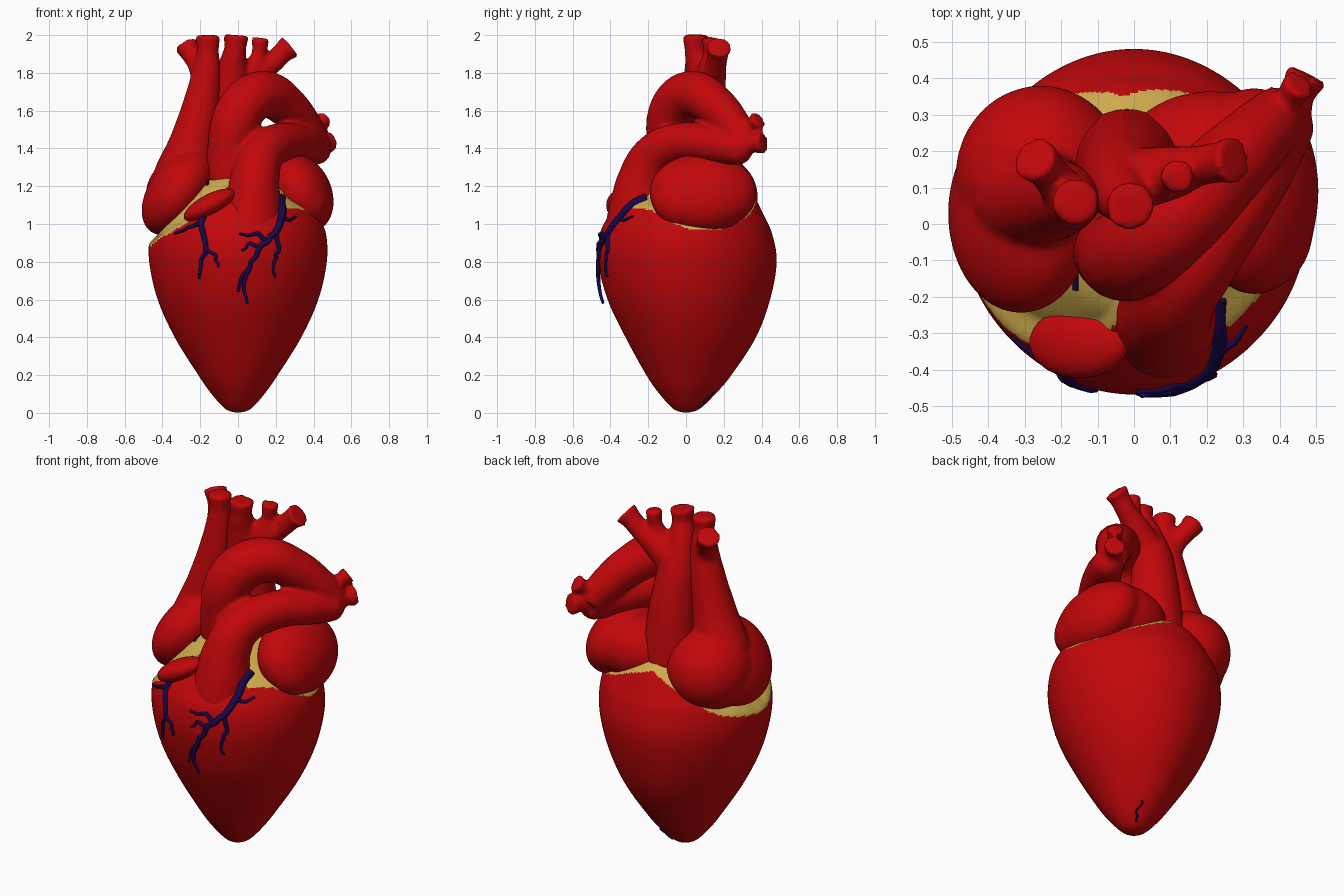
import bpy, bmesh, math, random
from mathutils import Matrix, Vector
from mathutils.bvhtree import BVHTree

random.seed(3)


def material(name, rgb):
    m = bpy.data.materials.new(name)
    m.diffuse_color = (*rgb, 1)
    return m


RED = material("muscle red", (0.54, 0.002, 0.003))
FAT = material("fat yellow", (0.62, 0.41, 0.075))
NAVY = material("vein navy", (0.009, 0.002, 0.065))


def add_object(name, bm, mats):
    me = bpy.data.meshes.new(name)
    bmesh.ops.recalc_face_normals(bm, faces=bm.faces)
    for f in bm.faces:
        f.smooth = True
    bm.to_mesh(me)
    bm.free()
    for m in mats:
        me.materials.append(m)
    ob = bpy.data.objects.new(name, me)
    bpy.context.collection.objects.link(ob)
    return ob


def add_tube(bm, pts, sides=6, res=8):
    """Capped round tube through (x, y, z, radius) points."""
    cu = bpy.data.curves.new("path", 'CURVE')
    cu.dimensions = '3D'
    cu.bevel_depth = 1
    cu.bevel_resolution = sides
    cu.resolution_u = res
    cu.use_fill_caps = True
    sp = cu.splines.new('BEZIER')
    sp.bezier_points.add(len(pts) - 1)
    for b, p in zip(sp.bezier_points, pts):
        b.co = p[:3]
        b.radius = p[3]
        b.handle_left_type = b.handle_right_type = 'AUTO'
    ob = bpy.data.objects.new("path", cu)
    bpy.context.collection.objects.link(ob)
    dg = bpy.context.evaluated_depsgraph_get()
    me = bpy.data.meshes.new_from_object(ob.evaluated_get(dg))
    bm.from_mesh(me)
    bpy.data.objects.remove(ob)
    bpy.data.curves.remove(cu)
    bpy.data.meshes.remove(me)


def organ(name, tubes=(), blobs=(), soften=5):
    """Fuse tubes and ellipsoids (centre, radii, tilt about y) into one soft skin."""
    bm = bmesh.new()
    for t in tubes:
        add_tube(bm, t)
    for c, r, tilt in blobs:
        mat = (Matrix.Translation(c) @ Matrix.Rotation(math.radians(tilt), 4, 'Y')
               @ Matrix.Diagonal((*r, 1)))
        bmesh.ops.create_uvsphere(bm, u_segments=48, v_segments=32, radius=1, matrix=mat)
    bmesh.ops.remove_doubles(bm, verts=bm.verts, dist=0.0005)
    ob = add_object(name, bm, [RED])
    rm = ob.modifiers.new("fuse", 'REMESH')
    rm.mode = 'VOXEL'
    rm.voxel_size = 0.013
    rm.use_smooth_shade = True
    sm = ob.modifiers.new("soften", 'SMOOTH')
    sm.factor = 0.5
    sm.iterations = soften
    return ob


# Ventricles: rings of (height, half width, front depth, back depth)
RINGS = [(0, 0, 0, 0), (0.02, 0.065, 0.065, 0.07), (0.1, 0.14, 0.14, 0.155),
         (0.2, 0.21, 0.21, 0.24), (0.4, 0.335, 0.32, 0.37), (0.6, 0.425, 0.415, 0.445),
         (0.8, 0.47, 0.465, 0.48), (0.95, 0.465, 0.455, 0.455), (1.05, 0.42, 0.405, 0.41),
         (1.14, 0.35, 0.335, 0.36), (1.22, 0.24, 0.26, 0.26), (1.26, 0.13, 0.15, 0.15),
         (1.27, 0, 0, 0)]
# Upper limit of the red muscle by compass angle; fat lies above it
LIMIT = [(-180, 0.88), (-168, 0.88), (-140, 0.96), (-122, 1.04), (-110, 1.11), (-102, 1.18),
         (-97, 1.3), (-62, 1.3), (-57, 1.09), (-28, 1.075), (-14, 1.03), (0, 0.975), (20, 0.965),
         (50, 1.035), (75, 1.11), (95, 1.15), (110, 1.1), (150, 0.93), (180, 0.88)]


def limit(deg):
    for (a, za), (b, zb) in zip(LIMIT, LIMIT[1:]):
        if a <= deg <= b:
            return za + (zb - za) * (deg - a) / (b - a)
    return LIMIT[0][1]


def spline(p, i, t):
    a, b, c, d = (p[max(0, min(len(p) - 1, i + k))] for k in (-1, 0, 1, 2))
    return [0.5 * (2 * q + (r - o) * t + (2 * o - 5 * q + 4 * r - s) * t * t
                   + (3 * q - o - 3 * r + s) * t ** 3) for o, q, r, s in zip(a, b, c, d)]


SEG, SUB = 200, 12
bm = bmesh.new()
rows = []
for i in range(len(RINGS) - 1):
    for k in range(SUB):
        if i + k == 0:
            continue
        z, rx, rf, rb = spline(RINGS, i, k / SUB)
        row = []
        for s in range(SEG):
            a = 2 * math.pi * s / SEG
            x, y = rx * math.cos(a), math.sin(a)
            y *= rb if y > 0 else rf
            # the fat sits a little deeper than the muscle
            t = min(1, max(0, (z - limit(math.degrees(math.atan2(y, x)))) / 0.07))
            g = (1 - 0.015 * math.sin(2 * a) ** 2) * (1 - 0.1 * t * t * (3 - 2 * t))
            row.append(bm.verts.new((x * g, y * g, z)))
        rows.append(row)
for lo, hi in zip(rows, rows[1:]):
    for s in range(SEG):
        n = (s + 1) % SEG
        bm.faces.new((lo[s], lo[n], hi[n], hi[s]))
bm.faces.new(rows[0][::-1])
bm.faces.new(rows[-1])
for f in bm.faces:
    c = f.calc_center_median()
    f.material_index = int(c.z > limit(math.degrees(math.atan2(c.y, c.x))))
surface = BVHTree.FromBMesh(bm)
add_object("ventricles", bm, [RED, FAT])

# Right atrium with the great vein and its two stumps
organ("right_atrium_and_vein",
      [[(-0.29, 0.08, 1.25, 0.16), (-0.235, 0.07, 1.45, 0.122), (-0.19, 0.07, 1.65, 0.098),
        (-0.165, 0.065, 1.82, 0.075), (-0.16, 0.06, 1.92, 0.058), (-0.16, 0.06, 2.0, 0.068)],
       [(-0.18, 0.07, 1.74, 0.065), (-0.21, 0.11, 1.84, 0.056), (-0.24, 0.15, 1.89, 0.054),
        (-0.275, 0.18, 1.95, 0.066)]],
      [((-0.31, 0.03, 1.17), (0.16, 0.275, 0.26), 36),
       ((-0.255, 0.13, 1.145), (0.235, 0.25, 0.23), 0)], soften=8)

# Left atrium, reaching round the back
organ("left_atrium", (),
      [((0.33, 0.09, 1.165), (0.165, 0.285, 0.22), -26),
       ((0.36, 0.0, 1.13), (0.13, 0.18, 0.16), -20),
       ((0.21, 0.17, 1.17), (0.25, 0.195, 0.18), 0)], soften=14)

# Small flap on the front
organ("front_auricle", (), [((-0.15, -0.325, 1.10), (0.155, 0.1, 0.058), -28)])

# Rear trunk with three neck branches
organ("rear_trunk_and_branches",
      [[(-0.02, 0.16, 1.15, 0.16), (-0.02, 0.15, 1.4, 0.14), (-0.03, 0.12, 1.65, 0.115),
        (-0.03, 0.08, 1.82, 0.08), (-0.015, 0.05, 1.93, 0.058), (-0.01, 0.05, 2.0, 0.068)],
       [(0, 0.12, 1.72, 0.09), (0.08, 0.12, 1.82, 0.06), (0.11, 0.13, 1.9, 0.038),
        (0.12, 0.13, 1.985, 0.048)],
       [(0, 0.12, 1.7, 0.09), (0.1, 0.14, 1.79, 0.075), (0.18, 0.16, 1.85, 0.056),
        (0.24, 0.17, 1.91, 0.056), (0.275, 0.175, 1.94, 0.069)]])

# Big arch sweeping over to the left rear, joined by the lung artery with two stumps
organ("arch_and_lung_artery",
      [[(-0.06, -0.06, 1.15, 0.11), (-0.045, -0.08, 1.38, 0.12), (-0.01, -0.08, 1.55, 0.13),
        (0.06, -0.03, 1.655, 0.13), (0.15, 0.05, 1.685, 0.125), (0.26, 0.16, 1.62, 0.111),
        (0.35, 0.25, 1.52, 0.096), (0.41, 0.31, 1.43, 0.08)],
       [(0.07, -0.26, 0.98, 0.17), (0.08, -0.25, 1.12, 0.15), (0.09, -0.23, 1.24, 0.13),
        (0.13, -0.165, 1.365, 0.116), (0.225, -0.03, 1.43, 0.106), (0.34, 0.15, 1.42, 0.1),
        (0.42, 0.29, 1.40, 0.085), (0.44, 0.33, 1.41, 0.05)],
       [(0.39, 0.28, 1.46, 0.06), (0.425, 0.345, 1.52, 0.036), (0.455, 0.385, 1.555, 0.05)],
       [(0.42, 0.29, 1.42, 0.07), (0.45, 0.36, 1.425, 0.047), (0.475, 0.41, 1.43, 0.062)]])

# Surface veins: (x, z) paths, start radius, end radius, side (-1 front, 1 back)
VEINS = [
    ([(0.23, 1.14), (0.235, 1.05), (0.2, 0.95), (0.13, 0.89), (0.07, 0.8), (0.03, 0.69),
      (0.045, 0.58)], 0.024, 0.008, -1),
    ([(0.2, 0.95), (0.215, 0.86), (0.19, 0.8), (0.195, 0.72)], 0.013, 0.006, -1),
    ([(0.15, 0.91), (0.1, 0.95), (0.05, 0.94), (0, 0.95)], 0.013, 0.006, -1),
    ([(0.11, 0.87), (0.07, 0.9), (0.02, 0.86)], 0.011, 0.006, -1),
    ([(0.06, 0.77), (0.02, 0.72), (0, 0.64)], 0.011, 0.006, -1),
    ([(0.235, 1.03), (0.27, 1.02), (0.3, 1.04)], 0.012, 0.006, -1),
    ([(-0.18, 1.07), (-0.195, 0.97), (-0.17, 0.86), (-0.2, 0.79), (-0.2, 0.71)],
     0.018, 0.007, -1),
    ([(-0.2, 1.01), (-0.26, 0.98), (-0.33, 0.95)], 0.013, 0.006, -1),
    ([(-0.17, 0.87), (-0.12, 0.83), (-0.1, 0.77)], 0.011, 0.006, -1),
    ([(0.04, 0.025), (0.06, 0.06), (0.06, 0.11)], 0.006, 0.004, 1),
]
bm = bmesh.new()
for path, r0, r1, side in VEINS:
    flat = [Vector(p).lerp(Vector(q), k / 3)
            for p, q in zip(path, path[1:]) for k in range(3)] + [Vector(path[-1])]
    pts = []
    for i, p in enumerate(flat):
        x = p.x + (random.uniform(-0.007, 0.007) if i else 0)
        hit = surface.ray_cast(Vector((x, 2 * side, p.y)), Vector((0, -side, 0)))[0]
        if hit:
            lift = 0.004 + (0.03 * min(1, max(0, (0.8 - p.y) / 0.2)) if side < 0 else 0)
            pts.append((hit.x, hit.y + lift * side, hit.z,
                        r0 + (r1 - r0) * i / (len(flat) - 1)))
    add_tube(bm, pts, sides=2, res=3)
# Short vein on top of the fat, in front of the arch
top = [surface.ray_cast(Vector((-0.16, y, 2)), Vector((0, 0, -1)))[0]
       for y in (-0.08, -0.13, -0.18)]
add_tube(bm, [(*p, 0.009) for p in top if p], sides=2, res=3)
add_object("surface_veins", bm, [NAVY])
